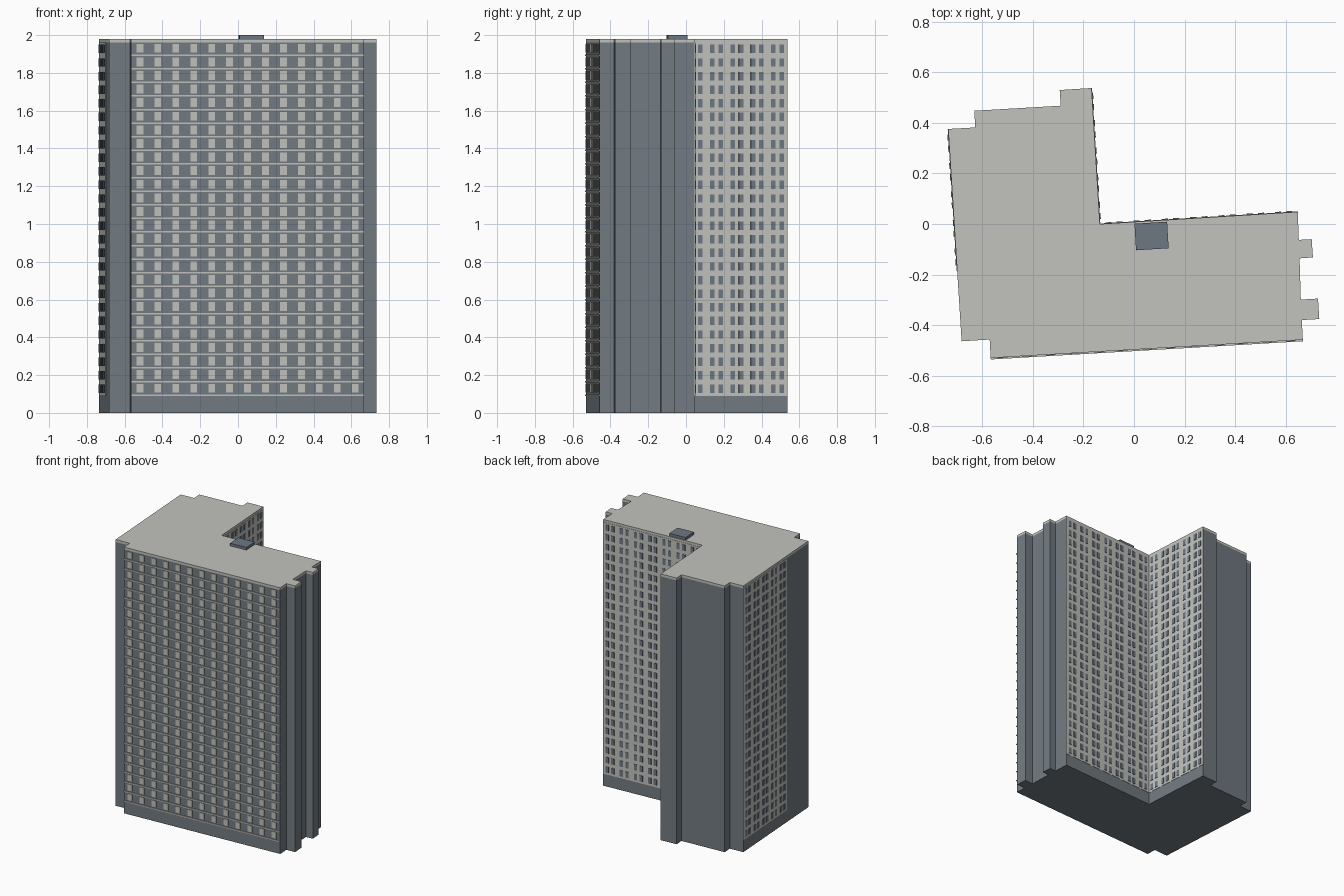
import bpy
import bmesh
from mathutils import Vector

cube = bpy.data.objects.get("Cube")
if cube:
    bpy.data.objects.remove(cube, do_unlink=True)


def material(name, rgb):
    m = bpy.data.materials.new(name)
    m.use_nodes = True
    m.diffuse_color = (*rgb, 1)
    m.node_tree.nodes["Principled BSDF"].inputs["Base Color"].default_value = (*rgb, 1)
    return m


SLATE = material("slate wall", (0.17, 0.20, 0.225))
GLASS = material("blue grey glass", (0.155, 0.185, 0.23))
PALE = material("pale concrete", (0.54, 0.54, 0.51))

BASE, EAVES, TOP = 0.09, 1.962, 1.98
FLOORS = 26
PITCH = (EAVES - BASE) / FLOORS


def finish(bm, name, mat):
    bmesh.ops.recalc_face_normals(bm, faces=bm.faces)
    mesh = bpy.data.meshes.new(name)
    bm.to_mesh(mesh)
    bm.free()
    mesh.materials.append(mat)
    obj = bpy.data.objects.new(name, mesh)
    bpy.context.collection.objects.link(obj)
    return obj


def add_prism(bm, outline, z0, z1):
    face = bm.faces.new([bm.verts.new((p[0], p[1], z0)) for p in outline])
    up = bmesh.ops.extrude_face_region(bm, geom=[face], use_keep_orig=True)
    verts = [g for g in up["geom"] if isinstance(g, bmesh.types.BMVert)]
    bmesh.ops.translate(bm, verts=verts, vec=(0, 0, z1 - z0))


def prism(name, outline, z0, z1, mat):
    bm = bmesh.new()
    add_prism(bm, outline, z0, z1)
    return finish(bm, name, mat)


class Facade:
    """A wall from start to end, with its outside on the right-hand side."""

    def __init__(self, start, end):
        self.start = Vector(start)
        span = Vector(end) - self.start
        self.length = span.length
        self.along = span.normalized()
        self.out = Vector((self.along.y, -self.along.x))

    def slab(self, bm, a, b, z0, z1, depth):
        s, e = (self.start + self.along * t for t in (a, b))
        o, i = self.out * depth, self.out * -0.002
        add_prism(bm, [s + i, s + o, e + o, e + i], z0, z1)

    def bays(self, count):
        return [(n + 0.5) * self.length / count for n in range(count)]


# Footprint, counterclockwise from the front west corner
front_w, front_e = (-0.567, -0.53), (0.668, -0.458)
north_e, inner, north_w = (0.648, 0.048), (-0.135, 0.0), (-0.168, 0.538)
west_n, west_s = (-0.735, 0.376), (-0.682, -0.464)
outline = [
    west_s, (-0.571, -0.457), front_w, front_e,
    (0.664, -0.38), (0.733, -0.376), (0.728, -0.295), (0.66, -0.299),
    (0.655, -0.136), (0.708, -0.132), (0.703, -0.06), (0.652, -0.063),
    north_e, inner, north_w, (-0.294, 0.53), (-0.29, 0.468),
    (-0.632, 0.448), (-0.628, 0.382), west_n,
]
prism("tower_body", outline, 0, EAVES, SLATE)
prism("roof_slab", outline, EAVES, TOP, PALE)

# Rooftop plant box
prism("roof_plant_box", [(0.008, -0.104), (0.137, -0.096), (0.131, 0.009), (0.002, 0.001)],
      TOP, 2.0, GLASS)

# Front wall: thin floor ledges and pale panels between the window bands
front = Facade(front_w, front_e)
ledges, panels = bmesh.new(), bmesh.new()
for floor in range(FLOORS):
    z = BASE + floor * PITCH
    front.slab(ledges, 0, front.length, z, z + 0.008, 0.006)
    for t in front.bays(13):
        front.slab(panels, t - 0.018, t + 0.018, z + 0.017, z + 0.064, 0.003)
finish(ledges, "front_floor_ledges", PALE)
finish(panels, "front_pale_panels", PALE)


# Pale walls with paired windows
def window_wall(name, start, end, columns):
    wall = Facade(start, end)
    plate, panes = bmesh.new(), bmesh.new()
    wall.slab(plate, 0, wall.length, BASE, EAVES, 0.002)
    for floor in range(FLOORS):
        z = BASE + floor * PITCH + 0.015
        for t in wall.bays(columns):
            for side in (-1, 1):
                c = t + side * 0.022
                wall.slab(panes, c - 0.012, c + 0.012, z, z + 0.044, 0.005)
    finish(plate, name + "_pale_wall", PALE)
    finish(panes, name + "_windows", GLASS)


window_wall("north", north_e, inner, 7)
window_wall("courtyard", inner, north_w, 5)
west_mid = Vector(west_n).lerp(Vector(west_s), 0.67)
window_wall("west", west_n, west_mid, 5)
